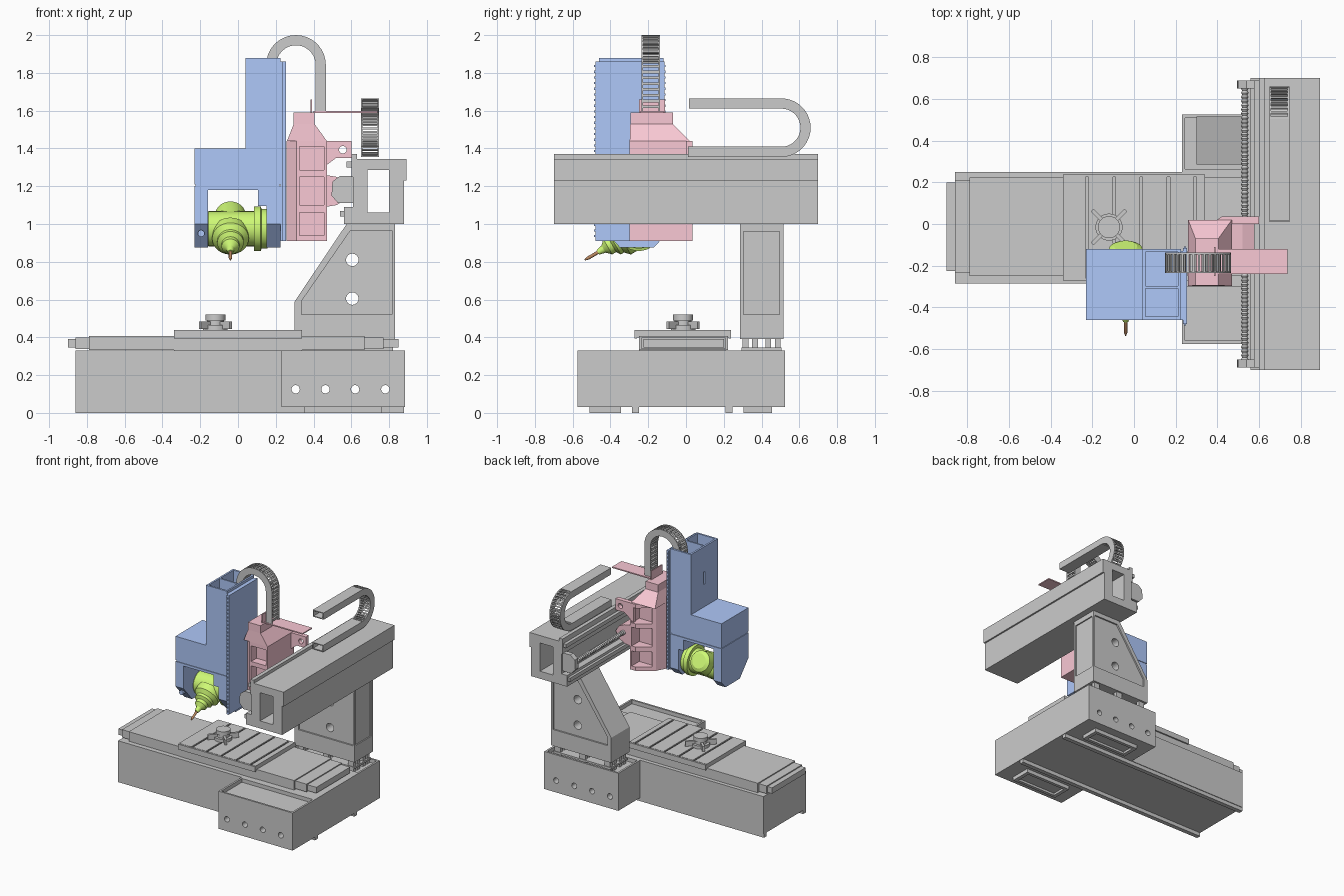
import bpy, bmesh, math
from mathutils import Matrix, Vector

if "Cube" in bpy.data.objects:
    bpy.data.objects.remove(bpy.data.objects["Cube"])


def material(name, rgb):
    m = bpy.data.materials.new(name)
    m.diffuse_color = (*rgb, 1)
    m.use_nodes = True
    m.node_tree.nodes["Principled BSDF"].inputs["Base Color"].default_value = m.diffuse_color
    return m


BLUE = material("blue", (0.43, 0.58, 0.95))
PINK = material("pink", (0.95, 0.58, 0.66))
GREEN = material("green", (0.62, 0.95, 0.18))
BROWN = material("brown", (0.5, 0.25, 0.12))
round_parts = []


def finish(name, bm, mat):
    bmesh.ops.recalc_face_normals(bm, faces=bm.faces)
    me = bpy.data.meshes.new(name)
    bm.to_mesh(me)
    bm.free()
    ob = bpy.data.objects.new(name, me)
    bpy.context.collection.objects.link(ob)
    if mat:
        me.materials.append(mat)
    return ob


def prisms(name, axis, items, mat=None):
    """Extrude each (outline, start, end) along the axis, all in one mesh."""
    place = {'x': lambda p, d: (d, p[0], p[1]), 'y': lambda p, d: (p[0], d, p[1]),
             'z': lambda p, d: (p[0], p[1], d)}[axis]
    bm = bmesh.new()
    for pts, a, b in items:
        lo = [bm.verts.new(place(p, a)) for p in pts]
        hi = [bm.verts.new(place(p, b)) for p in pts]
        bm.faces.new(lo)
        bm.faces.new(hi)
        for i in range(len(pts)):
            j = (i + 1) % len(pts)
            bm.faces.new((lo[i], lo[j], hi[j], hi[i]))
    return finish(name, bm, mat)


def prism(name, axis, pts, a, b, mat=None):
    return prisms(name, axis, [(pts, a, b)], mat)


def rect(x0, x1, y0, y1):
    return [(x0, y0), (x1, y0), (x1, y1), (x0, y1)]


def boxes(name, dims, mat=None):
    return prisms(name, 'z', [(rect(*d[:4]), d[4], d[5]) for d in dims], mat)


def lathe(name, pts, pos, direction, mat=None, n=32):
    """Revolve (radius, distance) points about a direction."""
    M = Matrix.Translation(pos) @ Vector(direction).to_track_quat('Z', 'Y').to_matrix().to_4x4()
    bm = bmesh.new()
    rings = [[bm.verts.new(M @ Vector((r * math.cos(k * math.tau / n), r * math.sin(k * math.tau / n), t)))
              for k in range(n)] for r, t in pts]
    for a, b in zip(rings, rings[1:]):
        for k in range(n):
            bm.faces.new((a[k], a[(k + 1) % n], b[(k + 1) % n], b[k]))
    bm.faces.new(rings[0])
    bm.faces.new(rings[-1])
    ob = finish(name, bm, mat)
    round_parts.append(ob)
    return ob


def cut(ob, *cutters):
    """Subtract the cutters, bake the result and remove them."""
    for c in cutters:
        m = ob.modifiers.new("cut", 'BOOLEAN')
        m.operation, m.solver, m.object = 'DIFFERENCE', 'EXACT', c
    dg = bpy.context.evaluated_depsgraph_get()
    me = bpy.data.meshes.new_from_object(ob.evaluated_get(dg))
    ob.modifiers.clear()
    ob.data = me
    for c in cutters:
        if c in round_parts:
            round_parts.remove(c)
        bpy.data.objects.remove(c)


def hole(x, z, r, y0, y1):
    return lathe("hole_cutter", [(r, 0), (r, y1 - y0)], (x, y0, z), (0, 1, 0), n=24)


def chain(name, axis, path, a, b, h, solid_legs):
    """Cable chain: two side plates joined by rungs; path holds (point, normal)."""
    off = lambda p, n, d: (p[0] + n[0] * d, p[1] + n[1] * d)
    t = 0.008
    outline = [off(p, n, h) for p, n in path] + [off(p, n, -h) for p, n in reversed(path)]
    items = [(outline, a, a + t), (outline, b - t, b)]
    for i, ((p, n), (q, m)) in enumerate(zip(path, path[1:])):
        leg = i in (0, len(path) - 2)
        length = math.dist(p, q)
        k = 1 if (not leg or solid_legs) else max(1, round(length / 0.03))
        fill = 1.0 if leg and solid_legs else 0.45
        for s in range(k):
            f0, f1 = s / k, (s + fill) / k
            u = (p[0] + (q[0] - p[0]) * f0, p[1] + (q[1] - p[1]) * f0)
            v = (p[0] + (q[0] - p[0]) * f1, p[1] + (q[1] - p[1]) * f1)
            for d0, d1 in ((h, h - 0.007), (-h, -h + 0.007)):
                items.append(([off(u, n, d0), off(v, n, d0), off(v, n, d1), off(u, n, d1)], a + t, b - t))
    return prisms(name, axis, items)


def arc(c, r, a0, a1, n):
    out = []
    for i in range(n + 1):
        w = math.radians(a0 + (a1 - a0) * i / n)
        d = (math.cos(w), math.sin(w))
        out.append(((c[0] + r * d[0], c[1] + r * d[1]), d))
    return out


# Base with top pockets, cross holes and underside runners
base = prism("base", 'z', [(-0.86, -0.285), (0.23, -0.285), (0.23, -0.575), (0.885, -0.575), (0.885, 0.525),
                           (0.23, 0.525), (0.23, 0.25), (-0.86, 0.25)], 0.03, 0.33)
cut(base, boxes("pockets", [(0.245, 0.87, -0.56, -0.3, 0.3, 0.4), (0.245, 0.87, 0.265, 0.51, 0.3, 0.4)]),
    *[hole(x, 0.125, 0.022, -0.7, 0.7) for x in (0.305, 0.463, 0.62, 0.78)])
boxes("base_runners", [(-0.86, 0.88, y, y + 0.035, 0, 0.03) for y in (-0.285, 0.21)])
pads = boxes("base_pads", [(0.35, 0.76, -0.51, -0.345, 0, 0.03), (0.35, 0.76, 0.305, 0.455, 0, 0.03)])
cut(pads, boxes("pad_recess", [(0.38, 0.73, -0.485, -0.37, -0.1, 0.018), (0.38, 0.73, 0.33, 0.43, -0.1, 0.018)]))

# Telescopic way covers and slotted work table
boxes("way_covers", [(-0.9, 0.85, -0.225, 0.2, 0.345, 0.392), (-0.86, 0.77, -0.235, 0.21, 0.338, 0.4),
                     (-0.79, 0.67, -0.25, 0.223, 0.332, 0.408), (-0.34, 0.34, -0.25, 0.21, 0.33, 0.41)])
top = [(-0.34, 0.44)]
for x in (-0.225, -0.095, 0.035, 0.165, 0.293):
    top += [(x - 0.007, 0.44), (x - 0.007, 0.43), (x - 0.014, 0.43), (x - 0.014, 0.42),
            (x + 0.014, 0.42), (x + 0.014, 0.43), (x + 0.007, 0.43), (x + 0.007, 0.44)]
prism("work_table", 'y', top + [(0.34, 0.44), (0.34, 0.4), (-0.34, 0.4)], -0.26, 0.225)
boxes("table_end_strips", [(-0.34, 0.34, y, y + 0.012, 0.395, 0.438) for y in (-0.272, 0.225)])

# Chuck with four diagonal jaws
lathe("chuck", [(0.065, 0.44), (0.065, 0.465), (0.045, 0.465), (0.045, 0.49), (0.053, 0.49), (0.053, 0.52)],
      (-0.12, -0.015, 0), (0, 0, 1))
jaws = []
for k in range(4):
    w = math.radians(45 + 90 * k)
    c, s = math.cos(w), math.sin(w)
    quad = [(-0.12 + c * u - s * v, -0.015 + s * u + c * v) for u, v in rect(0.03, 0.115, -0.009, 0.009)]
    jaws.append((quad, 0.445, 0.485))
prisms("chuck_jaws", 'z', jaws)

# Column with recessed faces, through holes and feet
column = prism("column", 'y', [(0.3, 0.39), (0.3, 0.59), (0.575, 1.0), (0.83, 1.0), (0.83, 0.39)], 0.285, 0.515)
panel = [(0.335, 0.52), (0.335, 0.59), (0.595, 0.965), (0.815, 0.965), (0.815, 0.52)]
cut(column, prisms("panel_cutter", 'y', [(panel, 0.2, 0.297), (panel, 0.503, 0.6)]),
    boxes("side_cutter", [(0.82, 0.9, 0.305, 0.495, 0.52, 0.96)]),
    *[hole(0.605, z, 0.033, 0.2, 0.6) for z in (0.605, 0.81)])
boxes("column_feet", [(x, x + 0.05, y, y + 0.03, 0.3, 0.39)
                      for x in (0.32, 0.54, 0.76) for y in (0.3, 0.35, 0.42, 0.47)])
boxes("column_foot_plate", [(0.31, 0.82, 0.295, 0.505, 0.33, 0.345)])

# Hollow cross beam, guide rails, ball screw and its bearings
beam = prism("cross_beam", 'y', [(0.56, 1.0), (0.88, 1.0), (0.88, 1.23), (0.893, 1.23), (0.893, 1.345), (0.63, 1.345),
                                 (0.63, 1.37), (0.6, 1.37), (0.6, 1.25), (0.61, 1.25), (0.61, 1.09), (0.56, 1.09)],
             -0.7, 0.7)
cut(beam, boxes("beam_cutter", [(0.685, 0.8, -0.8, 0.8, 1.06, 1.285)]))
boxes("guide_rails", [(0.575, 0.6, -0.69, 0.69, 1.3, 1.33), (0.54, 0.56, -0.69, 0.69, 1.04, 1.07)])
brg = [(0.61, 1.255), (0.54, 1.255), (0.5, 1.225), (0.495, 1.15), (0.53, 1.11), (0.61, 1.11)]
prisms("screw_bearings", 'y', [(brg, -0.69, -0.65), (brg, 0.65, 0.69)])
thread = [(0.018 if i % 2 else 0.013, -0.66 + i * 0.01) for i in range(133)]
lathe("ball_screw", thread, (0.532, 0, 1.185), (0, 1, 0), n=12)

# Saddle: chamfered body with pockets, tapered cap and brackets
saddle = prism("saddle", 'z', [(0.258, -0.25), (0.31, -0.298), (0.47, -0.298), (0.47, 0.035), (0.42, 0.035),
                               (0.3, -0.05), (0.258, -0.13)], 0.91, 1.44, PINK)
zs = ((0.94, 1.06), (1.1, 1.25), (1.285, 1.41))
cut(saddle, boxes("saddle_pockets", [(0.325, 0.455, y0, y1, a, b) for a, b in zs
                                     for y0, y1 in ((-0.4, -0.23), (-0.06, 0.1))]))
cap = prism("saddle_cap", 'z', rect(0.26, 0.47, -0.298, 0.02), 1.44, 1.53, PINK)
for v in cap.data.vertices:
    if v.co.z > 1.5:
        v.co.x = 0.295 if v.co.x < 0.3 else 0.405
        v.co.y = -0.295 if v.co.y < -0.1 else -0.07
boxes("chain_mount", [(0.295, 0.405, -0.295, -0.07, 1.53, 1.59), (0.4, 0.738, -0.24, -0.12, 1.588, 1.597),
                      (0.384, 0.392, -0.25, -0.11, 1.59, 1.66)], PINK)
bracket = prism("saddle_bracket", 'y', [(0.44, 1.44), (0.6, 1.44), (0.6, 1.35), (0.52, 1.35), (0.44, 1.29)],
                0, 0.035, PINK)
cut(bracket, hole(0.555, 1.393, 0.02, -0.1, 0.1))
prism("screw_nut", 'y', [(0.46, 1.26), (0.52, 1.25), (0.575, 1.225), (0.6, 1.18), (0.575, 1.13), (0.52, 1.1),
                         (0.46, 1.09)], -0.22, 0.03, PINK)

# Vertical ram with hollow top, back rail plate and bolts
ram = prism("ram", 'y', [(-0.23, 1.21), (0.225, 1.21), (0.225, 1.88), (0.04, 1.88), (0.04, 1.4), (-0.23, 1.4)],
            -0.46, -0.12, BLUE)
cut(ram, boxes("ram_cutter", [(0.055, 0.212, -0.445, -0.31, 1.45, 2), (0.055, 0.212, -0.298, -0.135, 1.45, 2)]),
    boxes("slot_cutter", [(0, 0.06, -0.3, -0.275, 1.58, 1.68)]))
boxes("ram_rail_plate", [(0.225, 0.236, -0.46, -0.13, 0.91, 1.86), (0.236, 0.255, -0.48, -0.115, 0.91, 1.86)], BLUE)
boxes("ram_bolts", [(0.239, 0.249, y, y + 0.008, 0.93 + i * 0.03, 0.942 + i * 0.03)
                    for i in range(31) for y in (-0.487, -0.116)], BLUE)

# Fork carrying the tilting spindle
boxes("fork_crown", [(-0.225, 0.22, -0.455, -0.125, 1.19, 1.215), (-0.23, 0.225, -0.46, -0.12, 1.18, 1.2),
                     (0.105, 0.225, -0.46, -0.12, 1.095, 1.19)], BLUE)
arm = [(-0.46, 1.19), (-0.46, 1.0), (-0.35, 0.875), (-0.17, 0.875), (-0.12, 0.93), (-0.12, 1.19)]
prisms("fork_arms", 'x', [(arm, -0.23, -0.16), (arm, 0.15, 0.225)], BLUE)
lathe("fork_bolt", [(0.018, 0), (0.018, 0.06)], (-0.195, -0.44, 0.95), (0, 1, 0), BLUE, 16)
pivot = (-0.04, -0.25, 0.975)
lathe("tilt_drum", [(0.085, -0.165), (0.093, -0.155), (0.093, 0.085), (0.118, 0.085), (0.118, 0.12), (0.105, 0.125),
                    (0.105, 0.155)], (0, -0.25, 0.975), (1, 0, 0), GREEN)
aim = (0, -0.285, -0.165)
lathe("spindle", [(0.055, -0.165), (0.08, -0.15), (0.085, -0.09), (0.085, 0.05), (0.097, 0.05), (0.097, 0.105),
                  (0.07, 0.13), (0.07, 0.15), (0.047, 0.165), (0.047, 0.19), (0.022, 0.215), (0.014, 0.25)],
      pivot, aim, GREEN)
lathe("tool", [(0.009, 0.24), (0.009, 0.31), (0.003, 0.33)], pivot, aim, BROWN, 16)

# Cable chains
R, H = 0.131, 0.027
chain("vertical_cable_chain", 'y', [((0.307 - R, 1.74), (-1, 0))] + arc((0.307, 1.842), R, 180, 0, 18)
      + [((0.307 + R, 1.597), (1, 0))], -0.236, -0.138, H, False)
R = 0.128
chain("horizontal_cable_chain", 'x', [((0.015, 1.51 + R), (0, 1))] + arc((0.505, 1.51), R, 90, -90, 18)
      + [((0.01, 1.51 - R), (0, -1))], 0.65, 0.746, H, True)

# Smooth the turned parts, keeping their edges sharp
bpy.ops.object.select_all(action='DESELECT')
for ob in round_parts:
    ob.select_set(True)
bpy.context.view_layer.objects.active = round_parts[0]
bpy.ops.object.shade_smooth_by_angle(angle=math.radians(30))
